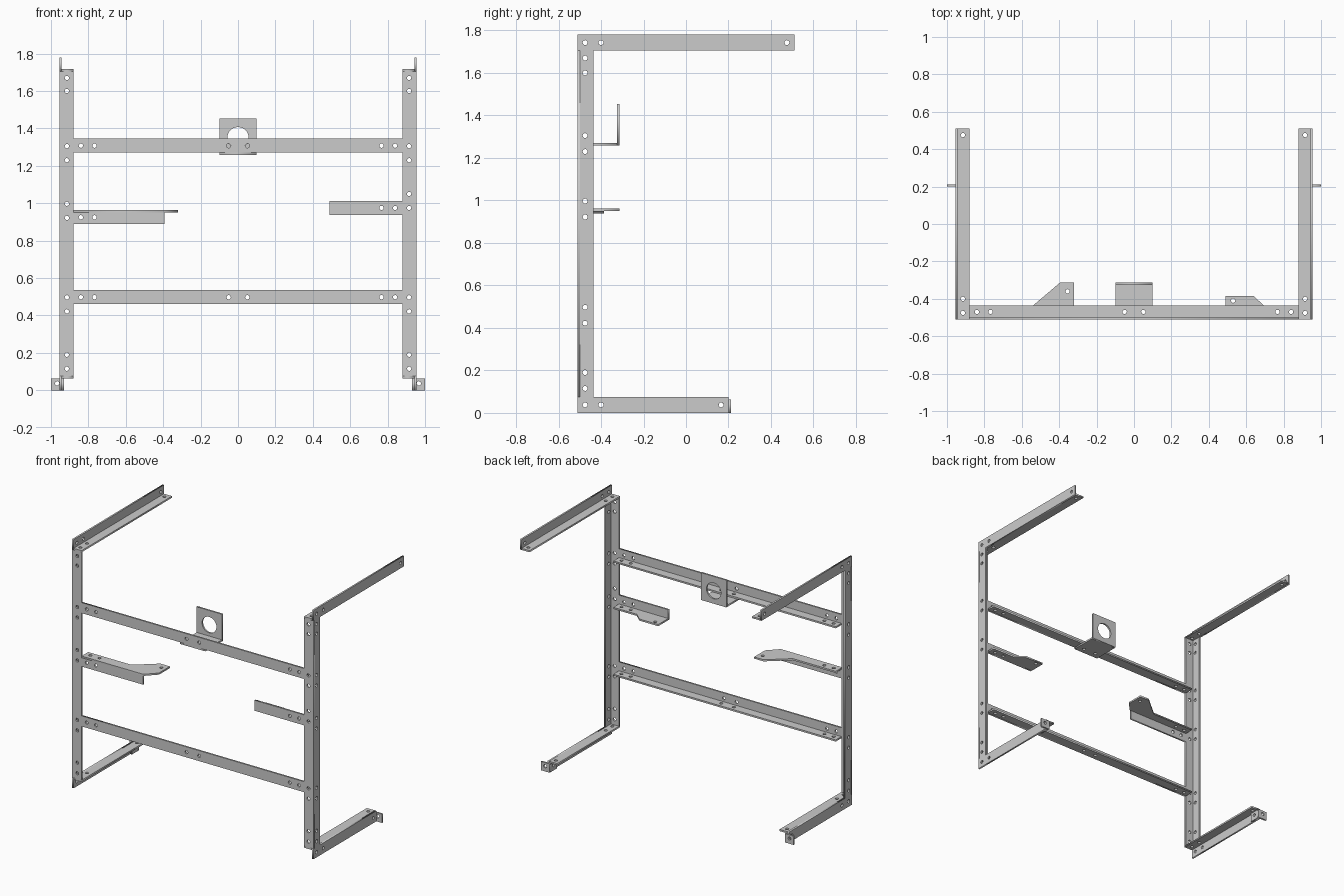
import bpy, bmesh, math
from mathutils import Matrix

if "Cube" in bpy.data.objects:
    bpy.data.objects.remove(bpy.data.objects["Cube"])

T = 0.012      # sheet thickness
W = 0.075      # angle flange width
R = 0.0115     # bolt hole radius
X = 0.955      # outer side of frame
Y = -0.511     # front of frame
XI = X - W
YB = Y + W
# local (u, v, w) axes for each sheet plane, and direction of w
PLANES = {
    "XY": Matrix(((1, 0, 0), (0, 1, 0), (0, 0, 1))),
    "XZ": Matrix(((1, 0, 0), (0, 0, -1), (0, 1, 0))),
    "YZ": Matrix(((0, 0, 1), (1, 0, 0), (0, 1, 0))),
}


def rect(u0, u1, v0, v1):
    return [(u0, v0), (u1, v0), (u1, v1), (u0, v1)]


def plate(plane, lo, outline, holes=()):
    """Sheet from lo to lo+T along its normal axis; holes are (u, v[, radius])."""
    loops = [outline]
    for h in holes:
        r = h[2] if len(h) > 2 else R
        n = 40 if r > 0.03 else 16
        loops.append([(h[0] + r * math.cos(2 * math.pi * i / n),
                       h[1] + r * math.sin(2 * math.pi * i / n)) for i in range(n)])
    cu = bpy.data.curves.new("sheet", 'CURVE')
    cu.dimensions, cu.fill_mode, cu.extrude = '2D', 'BOTH', T / 2
    for pts in loops:
        sp = cu.splines.new('POLY')
        sp.points.add(len(pts) - 1)
        for p, (u, v) in zip(sp.points, pts):
            p.co = (u, v, 0, 1)
        sp.use_cyclic_u = True
    tmp = bpy.data.objects.new("sheet", cu)
    me = bpy.data.meshes.new_from_object(tmp)
    bpy.data.objects.remove(tmp)
    bpy.data.curves.remove(cu)
    m = PLANES[plane].to_4x4()
    w = (lo + T / 2) * (-1 if plane == "XZ" else 1)
    bm = bmesh.new()
    bm.from_mesh(me)
    bmesh.ops.remove_doubles(bm, verts=bm.verts, dist=1e-5)
    bm.transform(m @ Matrix.Translation((0, 0, w)))
    bmesh.ops.recalc_face_normals(bm, faces=bm.faces)
    bm.to_mesh(me)
    bm.free()
    return me


def part(name, *sheets, mirror=False):
    bm = bmesh.new()
    for s in sheets:
        bm.from_mesh(s)
        bpy.data.meshes.remove(s)
    me = bpy.data.meshes.new(name)
    bm.to_mesh(me)
    bm.free()
    ob = bpy.data.objects.new(name, me)
    bpy.context.collection.objects.link(ob)
    if mirror:
        mod = ob.modifiers.new("mirror", 'MIRROR')
        mod.use_mirror_merge = False
    return ob


# uprights
Z_COMMON = [1.67, 1.6, 1.305, 1.23, 0.497, 0.422, 0.19, 0.115]
Z_LEFT = [0.997, 0.922]
for name, s, extra in (("left_upright", -1, Z_LEFT), ("right_upright", 1, [1.05, 0.975])):
    part(name,
         plate("XZ", Y, rect(s * XI, s * X, W, 1.705),
               [(s * 0.915, z) for z in Z_COMMON + extra]),
         plate("YZ", X - T if s > 0 else -X, rect(Y + T, YB, W, 1.705),
               [(-0.475, z) for z in Z_COMMON + Z_LEFT]))

# top and bottom arms, mirrored left to right
for name, z0, zf, y1, yh in (("top_arms", 1.705, 1.705, 0.511, 0.475),
                             ("bottom_arms", 0, W - T, 0.2, 0.165)):
    ys = (-0.475, -0.4, yh)
    part(name,
         plate("YZ", X - T, rect(Y, y1, z0, z0 + W), [(y, z0 + W / 2) for y in ys]),
         plate("XY", zf, rect(XI, X - T, Y, y1), [(0.915, y) for y in ys]),
         mirror=True)

# mounting feet at the back of the bottom arms
part("mounting_feet",
     plate("XZ", 0.2, rect(X - 2 * T, 1.0, 0, 0.063), [(0.967, 0.037)]),
     plate("YZ", X - 2 * T, rect(0.13, 0.2, 0, 0.063), [(0.165, 0.037)]),
     mirror=True)

# cross bars
BAR_X = [s * x for s in (-1, 1) for x in (0.84, 0.767, 0.05)]
for name, z in (("upper_cross_bar", 1.27), ("lower_cross_bar", 0.46)):
    part(name,
         plate("XZ", Y, rect(-XI, XI, z, z + W), [(x, z + W / 2) for x in BAR_X]),
         plate("XY", z, rect(-XI, XI, Y + T, YB), [(x, -0.47) for x in BAR_X]))

# left shelf bracket with angled tab
part("left_bracket",
     plate("XZ", Y, rect(-XI, -0.393, 0.888, 0.951), [(-0.84, 0.925), (-0.767, 0.925)]),
     plate("XY", 0.951, [(-XI, Y), (-0.393, Y), (-0.32, YB), (-0.32, -0.313),
                         (-0.395, -0.313), (-0.54, YB), (-XI, YB)],
           [(-0.84, -0.47), (-0.767, -0.47), (-0.355, -0.36)]))

# right shelf bracket with short tab
part("right_bracket",
     plate("XZ", Y, rect(0.49, XI, 0.938, 1.013), [(0.84, 0.975), (0.767, 0.975)]),
     plate("XY", 0.938, [(0.49, Y + T), (XI, Y + T), (XI, YB), (0.695, YB),
                         (0.64, -0.386), (0.49, -0.386)],
           [(0.84, -0.47), (0.767, -0.47), (0.53, -0.41)]))

# centre bracket with round opening
part("centre_bracket",
     plate("XY", 1.258, rect(-0.1, 0.1, Y, -0.325), [(-0.05, -0.47), (0.05, -0.47)]),
     plate("XZ", -0.325, rect(-0.1, 0.1, 1.258, 1.453), [(0, 1.35, 0.057)]))
